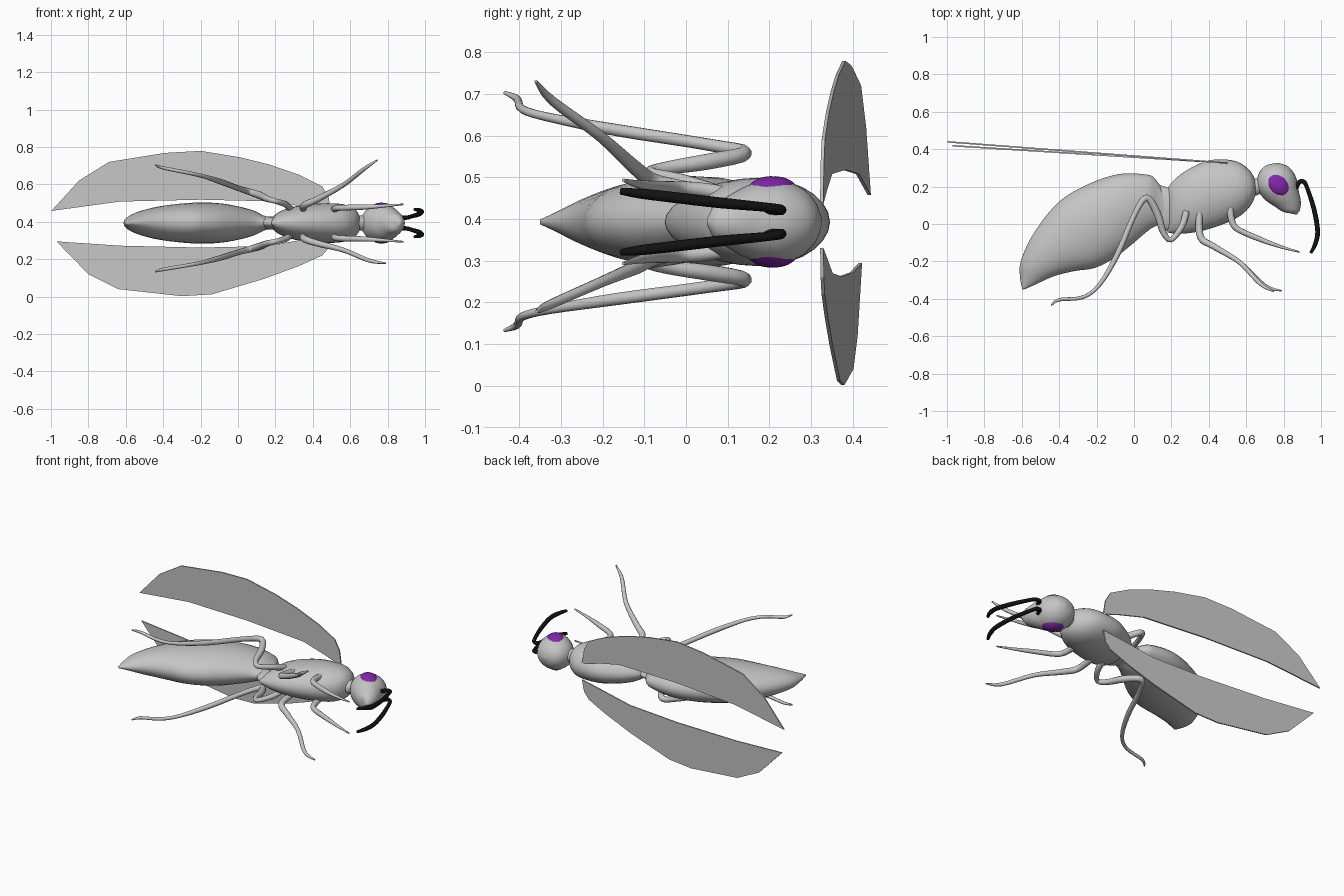
import bpy, bmesh, math
from mathutils import Vector
from mathutils.bvhtree import BVHTree

if "Cube" in bpy.data.objects:
    bpy.data.objects.remove(bpy.data.objects["Cube"])

ZC = 0.393  # symmetry plane of the insect (body along x, back towards +y)


def material(name, col):
    m = bpy.data.materials.new(name)
    m.diffuse_color = (*col, 1)
    m.use_nodes = True
    m.node_tree.nodes["Principled BSDF"].inputs["Base Color"].default_value = m.diffuse_color
    return m


GREY = material("body grey", (0.56, 0.56, 0.56))
PURPLE = material("eye purple", (0.22, 0.02, 0.40))
BLACK = material("antenna black", (0.006, 0.006, 0.006))


def finish(name, bm, mat, smooth=True):
    bmesh.ops.recalc_face_normals(bm, faces=bm.faces)
    me = bpy.data.meshes.new(name)
    bm.to_mesh(me)
    bm.free()
    me.materials.append(mat)
    for p in me.polygons:
        p.use_smooth = smooth
    ob = bpy.data.objects.new(name, me)
    bpy.context.collection.objects.link(ob)
    return ob


def spline(rows, n=4):
    """Catmull-Rom interpolation of tuples of any length."""
    out = []
    for i in range(len(rows) - 1):
        a, b, c, d = (rows[max(0, min(len(rows) - 1, i + k))] for k in (-1, 0, 1, 2))
        for s in range(n):
            t = s / n
            out.append([0.5 * (2 * q + (r - p) * t + (2 * p - 5 * q + 4 * r - u) * t * t
                               + (3 * q - p - 3 * r + u) * t ** 3)
                        for p, q, r, u in zip(a, b, c, d)])
    return out + [list(rows[-1])]


def loft(name, rows, mat, sides=28):
    """Elliptic rings: rows hold both profile points (x, y) and the half width in z."""
    bm = bmesh.new()
    rings = []
    for xa, ya, xb, yb, w in spline(rows):
        ring = []
        for k in range(sides):
            c, s = math.cos(math.tau * k / sides), math.sin(math.tau * k / sides)
            ring.append(bm.verts.new(((xa + xb) / 2 + c * (xa - xb) / 2,
                                      (ya + yb) / 2 + c * (ya - yb) / 2, ZC + s * w)))
        rings.append(ring)
    for r, q in zip(rings, rings[1:]):
        for k in range(sides):
            j = (k + 1) % sides
            bm.faces.new((r[k], r[j], q[j], q[k]))
    bm.faces.new(rings[0])
    bm.faces.new(rings[-1])
    return finish(name, bm, mat)


def tube(name, rows, side, mat):
    """Tapered tube through (x, y, sideways offset, radius)."""
    pts = spline(rows, 4)
    cu = bpy.data.curves.new(name, 'CURVE')
    cu.dimensions = '3D'
    cu.bevel_depth = 1
    cu.bevel_resolution = 3
    cu.use_fill_caps = True
    sp = cu.splines.new('POLY')
    sp.points.add(len(pts) - 1)
    for p, (x, y, o, r) in zip(sp.points, pts):
        p.co = (x, y, ZC + side * o, 1)
        p.radius = r
    tmp = bpy.data.objects.new(name + "_path", cu)
    bpy.context.collection.objects.link(tmp)
    dg = bpy.context.evaluated_depsgraph_get()
    me = bpy.data.meshes.new_from_object(tmp.evaluated_get(dg))
    bpy.data.objects.remove(tmp)
    me.materials.clear()
    me.materials.append(mat)
    for p in me.polygons:
        p.use_smooth = True
    ob = bpy.data.objects.new(name, me)
    bpy.context.collection.objects.link(ob)


# Body
loft("abdomen", [
    (.185, .13, .19, .03, .028), (.115, .24, .15, .0, .042), (.06, .265, .09, -.025, .07),
    (-.08, .267, -.03, -.125, .1), (-.24, .215, -.11, -.185, .11), (-.40, .12, -.21, -.235, .104),
    (-.53, -.04, -.32, -.252, .086), (-.603, -.19, -.43, -.28, .058),
    (-.61, -.28, -.53, -.325, .026), (-.597, -.35, -.587, -.35, .006)], GREY)
loft("waist_plate", [
    (.105, .2, .12, .02, .01), (.125, .21, .14, -.01, .03), (.165, .2, .175, -.035, .035),
    (.2, .19, .2, -.03, .035)], GREY)
loft("thorax", [
    (.18, .19, .18, -.045, .02), (.205, .225, .21, -.05, .052), (.27, .28, .28, -.05, .082),
    (.38, .335, .37, -.035, .1), (.48, .345, .48, .0, .106), (.56, .33, .57, .045, .1),
    (.62, .285, .625, .1, .076), (.65, .23, .648, .15, .04), (.656, .195, .656, .185, .006)], GREY)
loft("neck", [(.62, .24, .62, .14, .04), (.7, .25, .7, .17, .04)], GREY)
head = loft("head", [
    (.765, .326, .775, .326, .005), (.71, .315, .82, .31, .045), (.672, .28, .85, .28, .08),
    (.656, .225, .871, .235, .1), (.663, .18, .88, .18, .099), (.7, .13, .889, .14, .082),
    (.75, .095, .892, .105, .062), (.795, .066, .885, .07, .042), (.83, .058, .868, .05, .012)], GREY)

# Eyes: domed egg-shaped plates laid onto the sides of the head
dg = bpy.context.evaluated_depsgraph_get()
tree = BVHTree.FromObject(head, dg)
for side, tag in ((1, "left"), (-1, "right")):
    bm = bmesh.new()
    rings, N = [], 20
    for i in range(1, 7):
        r = i / 6
        ring = []
        for k in range(N):
            a = math.tau * k / N
            u, v = .065 * r * math.cos(a), .05 * r * math.sin(a)
            x, y = .772 + (u + v) * .7071, .208 + (v - u) * .7071
            hit, nor, _, _ = tree.ray_cast(Vector((x, y, ZC + side)), Vector((0, 0, -side)))
            lift = .009 * (1 - r ** 4) - .001
            ring.append(bm.verts.new(hit + Vector((0, 0, side * lift))))
        rings.append(ring)
    bm.faces.new(rings[0])
    for p, q in zip(rings, rings[1:]):
        for k in range(N):
            j = (k + 1) % N
            bm.faces.new((p[k], p[j], q[j], q[k]))
    finish(tag + "_eye", bm, PURPLE)

# Legs and antennae; sideways spread differs a little between the two sides
front = [(.515, .085, .07, .018), (.52, .03, .078, .018), (.55, -.025, .082, .016),
         (.67, -.08, .085, .014), (.78, -.12, .092, .009), (.885, -.15, .1, .004)]
hind = [(.28, .065, .075, .018), (.255, -.015, .1, .017), (.197, -.085, .118, .014),
        (.155, -.04, .13, .017), (.125, .055, .145, .02), (.068, .14, .165, .018),
        (.005, .055, .185, .015), (-.09, -.165, .22, .015), (-.185, -.325, .25, .011),
        (-.275, -.392, .27, .010), (-.4, -.405, .295, .009), (-.442, -.435, .31, .004)]
antenna = [(.865, .19, .03, .012), (.885, .225, .028, .012), (.908, .225, .03, .012),
           (.925, .195, .035, .011), (.962, .08, .046, .013), (.982, -.04, .06, .013),
           (.968, -.11, .068, .012), (.945, -.155, .073, .008)]
mid_offsets = {1: (.07, .095, .13, .205, .3, .335), -1: (.065, .085, .11, .145, .2, .215)}
mid = [(.35, .06, .018), (.355, -.07, .019), (.43, -.122, .017),
       (.565, -.205, .013), (.70, -.33, .011), (.79, -.357, .004)]
for side, tag, spread in ((1, "left", 1.0), (-1, "right", .84)):
    tube(tag + "_front_leg", front, side, GREY)
    rows = [(x, y, o, r) for (x, y, r), o in zip(mid, mid_offsets[side])]
    if side > 0:
        rows[-1] = (.745, -.36, .337, .004)
        rows[-2] = (.675, -.32, .29, .011)
    tube(tag + "_middle_leg", rows, side, GREY)
    tube(tag + "_hind_leg", [(x, y, o * spread, r) for x, y, o, r in hind], side, GREY)
    tube(tag + "_antenna", antenna, side, BLACK)

# Wings: thin flat blades rising towards the tail
left = [(.5, .435), (.485, .53), (.45, .59), (.33, .65), (.17, .705), (.01, .745), (-.2, .779),
        (-.39, .768), (-.69, .72), (-.85, .62), (-.998, .458), (-.63, .508), (-.2, .518),
        (.22, .508), (.38, .47)]
right = [(.5, .33), (.485, .26), (.45, .22), (.33, .165), (.14, .095), (-.14, .012), (-.3, .002),
         (-.64, .04), (-.8, .12), (-.97, .295), (-.63, .272), (-.2, .262), (.15, .27), (.38, .31)]
for name, outline, slope in (("left_wing", left, .076), ("right_wing", right, .063)):
    bm = bmesh.new()
    top = [bm.verts.new((x, .331 + slope * (.48 - x), z)) for x, z in outline]
    low = [bm.verts.new(v.co - Vector((0, .008, 0))) for v in top]
    bm.faces.new(top)
    bm.faces.new(low)
    for k in range(len(top)):
        j = (k + 1) % len(top)
        bm.faces.new((top[k], top[j], low[j], low[k]))
    finish(name, bm, GREY, smooth=False)
